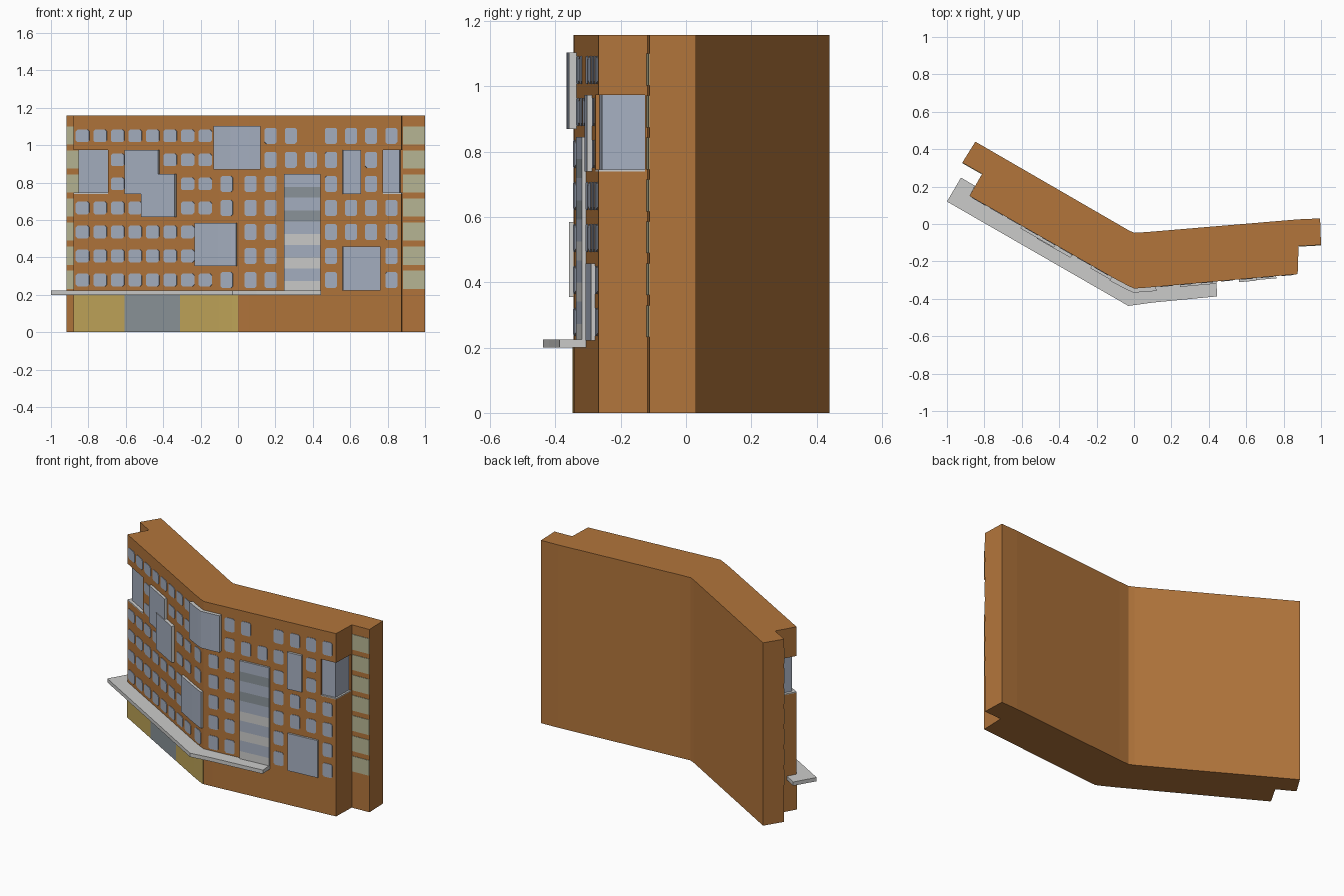
import bpy, bmesh
from mathutils import Vector

if "Cube" in bpy.data.objects:
    bpy.data.objects.remove(bpy.data.objects["Cube"])


def material(name, rgb):
    m = bpy.data.materials.new(name)
    m.diffuse_color = (*rgb, 1)
    m.use_nodes = True
    m.node_tree.nodes["Principled BSDF"].inputs["Base Color"].default_value = m.diffuse_color
    return m


BRICK, GLASS, WHITE, GOLD, GREY, CREAM = range(6)
MATS = [material("brick", (0.445, 0.178, 0.044)), material("glass", (0.385, 0.435, 0.535)),
        material("pale_trim", (0.60, 0.60, 0.59)), material("gold_panel", (0.53, 0.38, 0.10)),
        material("grey_panel", (0.26, 0.30, 0.325)), material("cream_panel", (0.48, 0.47, 0.30))]
H = 1.158

# Front facade line in plan; everything on the front follows it
FRONT = [(-0.88, 0.15), (-0.1, -0.294), (-0.03, -0.331), (0, -0.345), (0.06, -0.341), (0.875, -0.268)]


def facade(x):
    for (x0, y0), (x1, y1) in zip(FRONT, FRONT[1:]):
        if x <= x1:
            break
    return y0 + (y1 - y0) * (x - x0) / (x1 - x0)


def on_facade(x, d):
    s = (facade(x + 0.01) - facade(x - 0.01)) / 0.02
    n = Vector((s, -1)).normalized()
    return Vector((x, facade(x))) + n * d


def prism(bm, pts, z0, z1, mat=0):
    lo = [bm.verts.new((p[0], p[1], z0)) for p in pts]
    hi = [bm.verts.new((p[0], p[1], z1)) for p in pts]
    n = len(pts)
    faces = [bm.faces.new(lo), bm.faces.new(hi)]
    faces += [bm.faces.new((lo[i], lo[(i + 1) % n], hi[(i + 1) % n], hi[i])) for i in range(n)]
    for f in faces:
        f.material_index = mat


def strip(bm, cols, d, front, side):
    """Plate along the facade; cols = (x, z low, z high), split where the facade bends."""
    rings = []
    for x, a, b in cols:
        o, i = on_facade(x, d), on_facade(x, -0.002)
        rings.append([bm.verts.new((*p, z)) for p, z in ((o, a), (o, b), (i, b), (i, a))])
    for r, s in zip(rings, rings[1:]):
        for k in range(4):
            f = bm.faces.new((r[k], s[k], s[(k + 1) % 4], r[(k + 1) % 4]))
            f.material_index = front if k == 0 else side
    for r in (rings[0], rings[-1]):
        bm.faces.new(r).material_index = side


def rect(bm, x0, x1, z0, z1, d, front, side):
    xs = [x0] + [p[0] for p in FRONT if x0 + 0.005 < p[0] < x1 - 0.005] + [x1]
    strip(bm, [(x, z0, z1) for x in xs], d, front, side)


def finish(bm, name):
    bmesh.ops.recalc_face_normals(bm, faces=bm.faces[:])
    me = bpy.data.meshes.new(name)
    bm.to_mesh(me)
    bm.free()
    for m in MATS:
        me.materials.append(m)
    ob = bpy.data.objects.new(name, me)
    bpy.context.collection.objects.link(ob)
    return ob


# Bent main block
bm = bmesh.new()
prism(bm, FRONT + [(0.88, -0.118), (1.0, -0.112), (0.995, 0.03), (0.88, 0.025), (0.07, -0.043),
                   (0.0, -0.047), (-0.03, -0.033), (-0.848, 0.44), (-0.918, 0.328), (-0.812, 0.268)], 0, H)
body = finish(bm, "building_block")

# Recessed corner loggias: cut, then glaze and floor
cut, glz = bmesh.new(), bmesh.new()
Z0, Z1 = 0.74, 0.973
for C, a, b, L, W, d in (((-0.88, 0.15), (0.869, -0.495), (0.499, 0.867), 0.212, 0.132, 0.022),
                         ((0.875, -0.268), (-0.996, -0.089), (0.033, 0.999), 0.1, 0.143, 0.015)):
    def loc(pts):
        return [Vector(C) + Vector(a) * u + Vector(b) * v for u, v in pts]
    e, k = d - 0.003, d + 0.01
    prism(cut, loc([(L, d), (d, d), (d, W), (-0.03, W), (-0.03, -0.03), (L, -0.03)]), Z0, Z1)
    prism(glz, loc([(L, e), (e, e), (e, W), (k, W), (k, k), (L, k)]), Z0, Z1, GLASS)
    prism(glz, loc([(L, 0), (0, 0), (0, W), (k, W), (k, k), (L, k)]), Z0, Z0 + 0.006, WHITE)
cutter = finish(cut, "corner_cutter")
cutter.hide_render = True
mod = body.modifiers.new("corners", 'BOOLEAN')
mod.operation, mod.solver, mod.object = 'DIFFERENCE', 'EXACT', cutter
bpy.context.view_layer.objects.active = body
bpy.ops.object.modifier_apply(modifier=mod.name)
bpy.data.objects.remove(cutter)
finish(glz, "corner_glazing")

# Projecting bay windows (x0, x1, z0, z1, depth)
BAYS = [(-0.60, -0.42, 0.74, 0.975, 0.016), (-0.51, -0.33, 0.615, 0.845, 0.02),
        (-0.12, 0.118, 0.87, 1.103, 0.022), (-0.225, -0.005, 0.355, 0.585, 0.016),
        (0.56, 0.655, 0.74, 0.973, 0.015), (0.56, 0.76, 0.222, 0.458, 0.012)]
bm = bmesh.new()
for bay in BAYS:
    rect(bm, *bay, GLASS, WHITE)
finish(bm, "bay_windows")

# Tall banded stair glazing
STAIR = (0.245, 0.44, 0.215, 0.845)
bm = bmesh.new()
z = STAIR[3]
for i in range(10):
    h = 0.068 if i % 2 == 0 else 0.058
    band = GLASS if i % 2 == 0 else (GREY if i < 4 else WHITE)
    rect(bm, STAIR[0], STAIR[1], z - h, z, 0.012, band, WHITE)
    z -= h
finish(bm, "stair_glazing")

# Regular windows with clipped corners, skipped behind bays
ROWS = [1.05 - 0.1285 * i for i in range(7)]
COLS = [-0.83 + 0.0936 * i for i in range(8)] + [-0.06] + [0.067 + 0.1075 * i for i in range(8)]
HOLES = [b[:4] for b in BAYS] + [STAIR, (-0.85, -0.69, Z0, Z1), (0.775, 0.88, Z0, Z1),
                                 (0.34, 0.45, 1.0, 1.1)]
bm = bmesh.new()
for zc in ROWS:
    for x in COLS:
        if any(r[0] < x < r[1] and r[2] < zc < r[3] for r in HOLES):
            continue
        w, h, c = (0.036, 0.034, 0.01) if x < -0.1 else (0.032, 0.043, 0.009)
        strip(bm, [(x + u, zc - v, zc + v) for u, v in
                   ((-w, h - c), (-w + c, h), (w - c, h), (w, h - c))], 0.003, GLASS, GLASS)
finish(bm, "windows")

# Cream panels on the set-back end walls
bm = bmesh.new()
for p, q, n in (((-0.916, 0.327), (-0.814, 0.269), (-0.5, -0.867)),
                ((0.882, -0.118), (0.999, -0.112), (0.05, -0.999))):
    p, q, n = Vector(p), Vector(q), Vector(n)
    for zc in ROWS:
        prism(bm, [p - n * 0.002, q - n * 0.002, q + n * 0.003, p + n * 0.003],
              zc - 0.047, zc + 0.05, CREAM)
finish(bm, "end_wall_panels")

# Ground floor shop panels
bm = bmesh.new()
for x0, x1, m in ((-0.878, -0.605, GOLD), (-0.605, -0.308, GREY), (-0.308, 0.0, GOLD)):
    rect(bm, x0, x1, 0.0, 0.2, 0.003, m, m)
finish(bm, "shop_panels")

# Canopy over the ground floor
bm = bmesh.new()
prism(bm, [(-1.0, 0.12), (-0.03, -0.438), (0.1, -0.42), (0.445, -0.387), (0.44, -0.305)]
      + FRONT[4:0:-1] + [(-0.88, 0.15), (-0.85, 0.204), (-0.925, 0.248)], 0.2, 0.224, WHITE)
finish(bm, "canopy")
